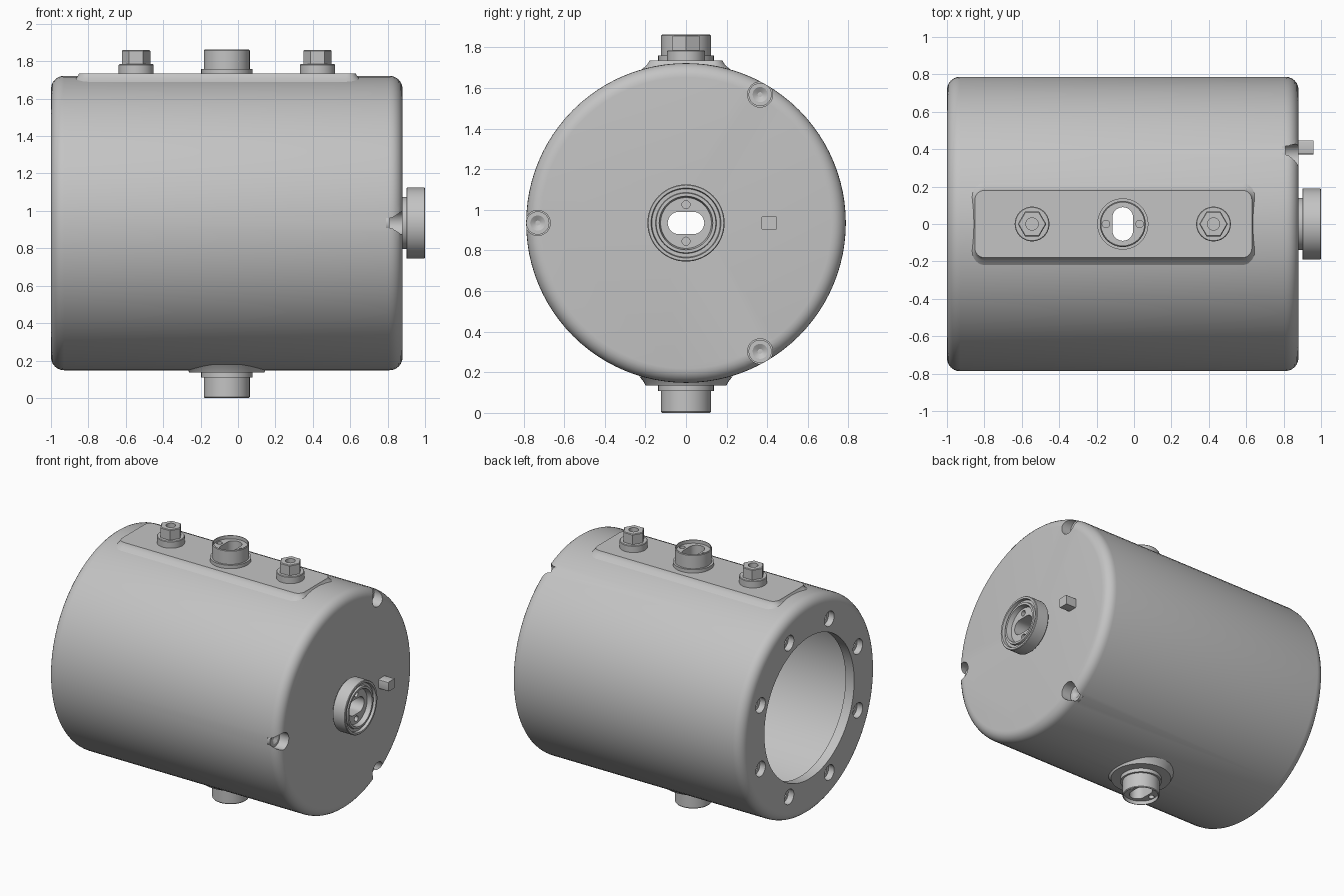
import bpy, bmesh
from math import pi, cos, sin, radians
from mathutils import Matrix, Vector

if "Cube" in bpy.data.objects:
    bpy.data.objects.remove(bpy.data.objects["Cube"])

AXIS_Z = 0.935      # height of the housing axis
HUB_X = -0.06       # position of the top and bottom hubs
RADIUS = 0.787

steel = bpy.data.materials.new("machined_grey")
steel.use_nodes = True
GREY = (0.55, 0.55, 0.55, 1)
steel.diffuse_color = GREY
steel.node_tree.nodes["Principled BSDF"].inputs["Base Color"].default_value = GREY

parts = []


def circle(r, n=40, u=0, v=0):
    return [(u + r * cos(2 * pi * i / n), v + r * sin(2 * pi * i / n)) for i in range(n)]


def rounded_rect(w, h, r, steps=8):
    pts = []
    for k, (sx, sy) in enumerate([(1, 1), (-1, 1), (-1, -1), (1, -1)]):
        for i in range(steps + 1):
            a = (k + i / steps) * pi / 2
            pts.append((sx * (w / 2 - r) + r * cos(a), sy * (h / 2 - r) + r * sin(a)))
    return pts


def solid(name, rings, frame, part=True):
    """Loft a closed solid through (outline, depth) rings, capped at both ends."""
    bm = bmesh.new()
    loops = [[bm.verts.new((u, v, d)) for u, v in outline] for outline, d in rings]
    for a, b in zip(loops, loops[1:]):
        for i in range(len(a)):
            j = (i + 1) % len(a)
            bm.faces.new((a[i], a[j], b[j], b[i]))
    bm.faces.new(loops[0][::-1])
    bm.faces.new(loops[-1])
    bmesh.ops.recalc_face_normals(bm, faces=bm.faces)
    mesh = bpy.data.meshes.new(name)
    bm.to_mesh(mesh)
    bm.free()
    mesh.transform(frame)
    mesh.materials.append(steel)
    obj = bpy.data.objects.new(name, mesh)
    bpy.context.collection.objects.link(obj)
    if part:
        parts.append(obj)
    else:
        obj.hide_render = True
    return obj


def lathe(name, profile, frame, n=40):
    return solid(name, [(circle(r, n), d) for r, d in profile], frame)


def cutter(outline, d0, d1, frame):
    return solid("cutter", [(outline, d0), (outline, d1)], frame, part=False)


def cut(obj, cutters):
    for c in cutters:
        mod = obj.modifiers.new("cut", 'BOOLEAN')
        mod.operation = 'DIFFERENCE'
        mod.solver = 'EXACT'
        mod.object = c
        bpy.context.view_layer.objects.active = obj
        bpy.ops.object.modifier_apply(modifier=mod.name)


def fillet(x, r_face, size, sign, steps=6):
    """Quarter-round profile from the end face to the outer wall."""
    return [(r_face + size * sin(i / steps * pi / 2),
             x - sign * size * (1 - cos(i / steps * pi / 2))) for i in range(steps + 1)]


# Local depth runs along +x, +z or -z
end_frame = Matrix.Translation((0, 0, AXIS_Z)) @ Matrix.Rotation(pi / 2, 4, 'Y')
top_frame = Matrix.Translation((HUB_X, 0, 1.735))
bottom_frame = Matrix.Translation((HUB_X, 0, 0.135)) @ Matrix.Rotation(pi, 4, 'X')

# Hollow housing with a rounded rim at each end and a wide bore at -x
CORNER = 0.07
profile = fillet(0.88, RADIUS - CORNER, CORNER, 1)
profile += fillet(-1.0, RADIUS - CORNER, CORNER, -1)[::-1]
profile += [(0.52, -1.0), (0.52, -0.93), (0.70, -0.93), (0.70, 0.77)]
housing = lathe("housing", profile, end_frame, 96)

# Flat raised pad on top and round pad underneath
pad_rings = [(rounded_rect(1.48 + 2 * g, 0.36 + 2 * g, 0.05 + g), d)
             for g, d in [(0.04, -0.045), (0.015, -0.025), (0.004, -0.01), (0, 0)]]
top_pad = solid("top_pad", pad_rings, Matrix.Translation((-0.11, 0, 1.735)))
bottom_pad = lathe("bottom_pad", [(0.23, -0.045), (0.21, -0.02), (0.2, 0)], bottom_frame)

# Identical hubs above and below, each with a recessed face
hub_profile = [(0.137, -0.01), (0.137, 0.025), (0.123, 0.025), (0.123, 0.128),
               (0.119, 0.133), (0.115, 0.133), (0.115, 0.108)]
hub_profile = [(r, d if d < 0.1 else d - 0.006) for r, d in hub_profile]
top_hub = lathe("top_hub", hub_profile, top_frame)
bottom_hub = lathe("bottom_hub", [(r, d * 1.06) for r, d in hub_profile], bottom_frame)

# Output wheel on the +x end with a ring groove and recessed centre
wheel = lathe("output_wheel", [
    (0.14, 0.87), (0.14, 0.9), (0.187, 0.9), (0.19, 0.904), (0.19, 0.996), (0.186, 1.0),
    (0.172, 1.0), (0.168, 0.98), (0.15, 0.98), (0.147, 0.995), (0.132, 0.995),
    (0.125, 0.96)], end_frame, 64)

# Elongated through slots and pin holes in hubs and wheel
slot = rounded_rect(0.11, 0.18, 0.055)
top_slot = cutter(slot, -0.3, 0.3, top_frame)
bottom_slot = cutter(slot, -0.3, 0.3, bottom_frame)
end_slot = cutter(slot, 0.6, 1.1, end_frame)


def pin_holes(frame, d0, d1):
    return [cutter(circle(0.02, 20, s * 0.09), d0, d1, frame) for s in (-1, 1)]


top_pins = pin_holes(top_frame, 0.06, 0.2)
bottom_pins = pin_holes(bottom_frame, 0.06, 0.2)
end_pins = pin_holes(end_frame, 0.92, 1.1)

# Three cover screws in pockets around the +x rim
pockets = []
for angle in (60, 180, 300):
    a = radians(angle)
    v, u = 0.73 * cos(a), -0.73 * sin(a)
    pockets.append(cutter(circle(0.062, 32, u, v), 0.79, 0.95, end_frame))
    spot = end_frame @ Matrix.Translation((u, v, 0))
    lathe("cover_screw", [(0.057, 0.785), (0.057, 0.81), (0.037, 0.81), (0.012, 0.795)],
          spot, 28)

# Eight stepped mounting holes around the bore
mounts = []
for i in range(8):
    a = (i + 0.5) * pi / 4
    u, v = 0.61 * cos(a), 0.61 * sin(a)
    mounts.append(cutter(circle(0.055, 28, u, v), -1.1, -0.955, end_frame))
    mounts.append(cutter(circle(0.03, 20, u, v), -0.98, -0.9, end_frame))

cut(housing, [top_slot, bottom_slot, end_slot] + pockets + mounts)
cut(top_pad, [top_slot])
cut(bottom_pad, [bottom_slot])
cut(top_hub, [top_slot] + top_pins)
cut(bottom_hub, [bottom_slot] + bottom_pins)
cut(wheel, [end_slot] + end_pins)

# Two hexagonal port fittings on the top pad
for x in (-0.545, 0.425):
    spot = Matrix.Translation((x, 0, 1.735))
    lathe("port_collar", [(0.093, -0.01), (0.093, 0.046), (0.089, 0.05)], spot)
    fitting = solid("port_fitting", [(circle(0.076, 6), 0.04), (circle(0.076, 6), 0.12),
                                     (circle(0.071, 6), 0.125)], spot)
    bore = cutter(circle(0.033, 24), 0.07, 0.2, spot)
    cut(fitting, [bore])

# Small locating key beside the wheel
solid("locating_key", [(rounded_rect(0.07, 0.075, 0.008, 3), d) for d in (0.87, 0.96)],
      end_frame @ Matrix.Translation((0, 0.41, 0)))

# Remove cutters and smooth the round walls
for obj in [o for o in bpy.data.objects if o.name.startswith("cutter")]:
    bpy.data.objects.remove(obj)
bpy.ops.object.select_all(action='DESELECT')
for obj in parts:
    obj.select_set(True)
bpy.context.view_layer.objects.active = housing
bpy.ops.object.shade_smooth_by_angle(angle=radians(30))
